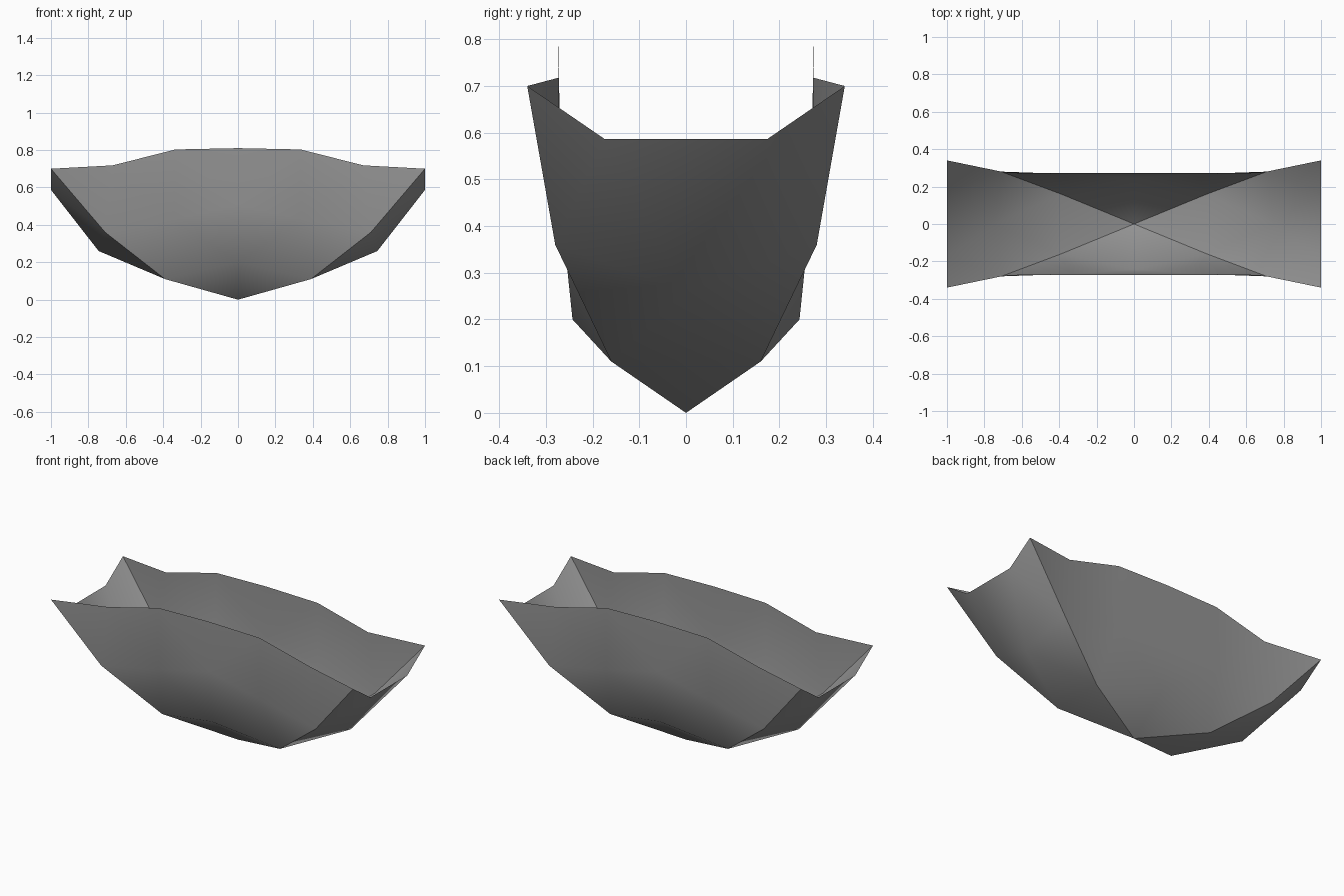
import bpy
import bmesh
import math
from mathutils import Vector

if "Cube" in bpy.data.objects:
    bpy.data.objects.remove(bpy.data.objects["Cube"], do_unlink=True)

grey = bpy.data.materials.new("mid grey")
grey.use_nodes = True
colour = (0.30, 0.30, 0.30, 1.0)
grey.diffuse_color = colour
grey.node_tree.nodes["Principled BSDF"].inputs["Base Color"].default_value = colour

# Diagonal seam from the low point to an upper corner (left back quarter)
SEAM = [(0, 0, 0), (0.39, 0.16, 0.11), (0.71, 0.28, 0.36), (1, 0.34, 0.70)]

# Half of a long side: rows from the low point to the rim, seam to middle
SIDE = [
    [SEAM[0]],
    [SEAM[1], (0, 0.243, 0.20)],
    [SEAM[2], (0.34, 0.267, 0.43), (0, 0.272, 0.51)],
    [SEAM[3], (0.67, 0.272, 0.718), (0.335, 0.274, 0.803), (0, 0.274, 0.81)],
]


def flip_y(p):
    return (p[0], -p[1], p[2])


# A whole end: rows from the low point to the rim, seam to seam
END = [
    [SEAM[0]],
    [SEAM[1], flip_y(SEAM[1])],
    [SEAM[2], (0.745, 0, 0.26), flip_y(SEAM[2])],
    [SEAM[3], (1, 0.175, 0.587), (1, -0.175, 0.587), flip_y(SEAM[3])],
]


def add_patch(bm, rows, sx, sy):
    """Fill a triangular grid of points, mirrored by the signs sx and sy."""
    grid = [[bm.verts.new((x * sx, y * sy, z)) for x, y, z in row] for row in rows]
    for r in range(len(grid) - 1):
        top, low = grid[r], grid[r + 1]
        for k in range(len(top)):
            bm.faces.new((top[k], low[k], low[k + 1]))
            if k:
                bm.faces.new((top[k - 1], low[k], top[k]))


def make_panel(name, rows, signs):
    bm = bmesh.new()
    for sx, sy in signs:
        add_patch(bm, rows, sx, sy)
    bmesh.ops.remove_doubles(bm, verts=bm.verts, dist=0.0005)
    # Turn every face away from the inside of the bowl
    inside = Vector((0, 0, 0.6))
    for face in bm.faces:
        face.normal_update()
        if face.normal.dot(face.calc_center_median() - inside) < 0:
            face.normal_flip()
    mesh = bpy.data.meshes.new(name)
    bm.to_mesh(mesh)
    bm.free()
    mesh.materials.append(grey)
    panel = bpy.data.objects.new(name, mesh)
    bpy.context.collection.objects.link(panel)
    bpy.ops.object.select_all(action="DESELECT")
    panel.select_set(True)
    bpy.context.view_layer.objects.active = panel
    bpy.ops.object.shade_smooth_by_angle(angle=math.radians(40))


# Two long sides and two ends meet along the crossing seams
make_panel("front_side", SIDE, [(1, -1), (-1, -1)])
make_panel("back_side", SIDE, [(1, 1), (-1, 1)])
make_panel("left_end", END, [(1, 1)])
make_panel("right_end", END, [(-1, 1)])
